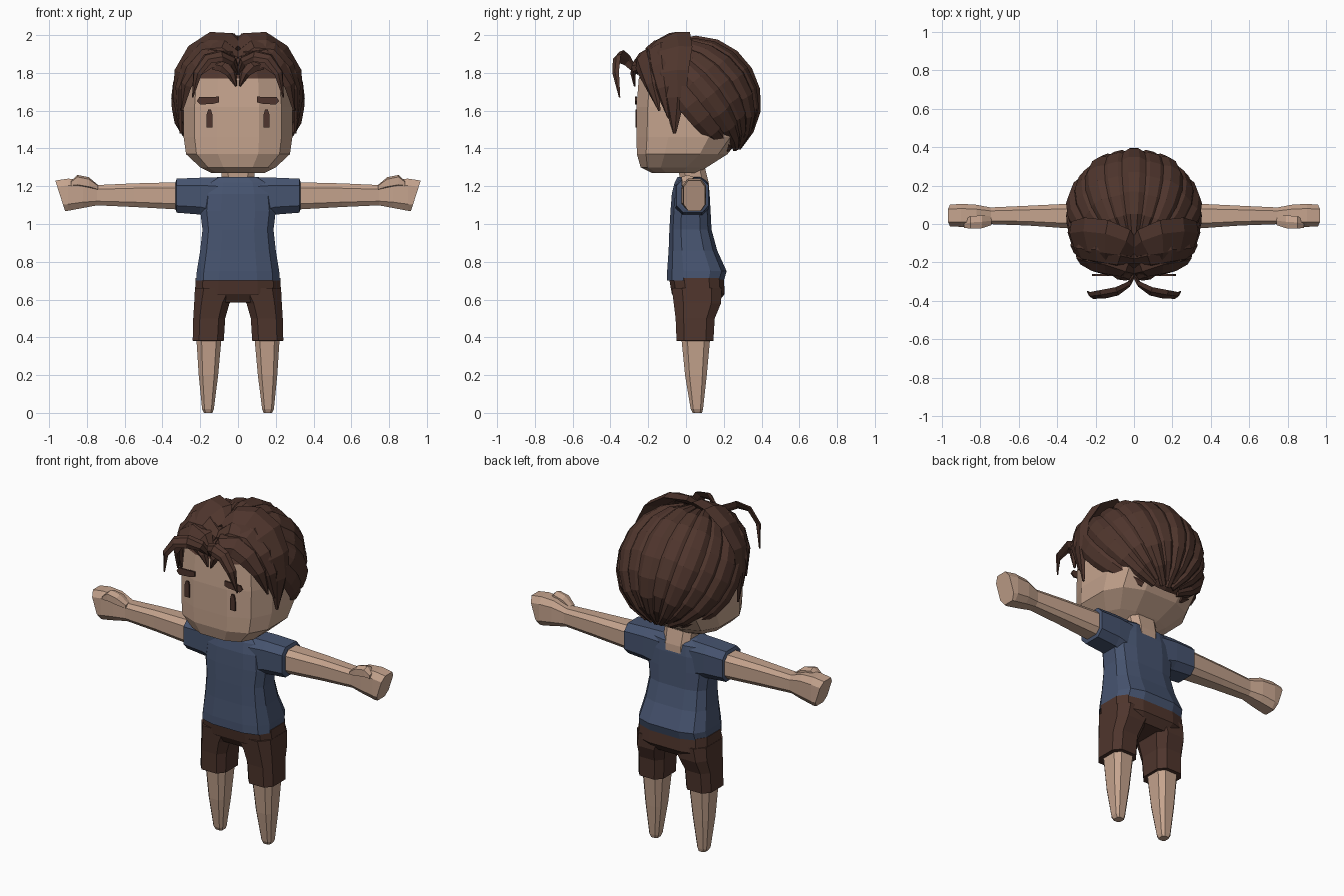
import bpy, bmesh
from math import sin, cos, pi, radians, copysign
from mathutils import Vector

cube = bpy.data.objects.get("Cube")
if cube:
    bpy.data.objects.remove(cube, do_unlink=True)


def material(name, rgb):
    m = bpy.data.materials.new(name)
    m.use_nodes = True
    m.diffuse_color = (*rgb, 1)
    bsdf = next(n for n in m.node_tree.nodes if n.type == 'BSDF_PRINCIPLED')
    bsdf.inputs["Base Color"].default_value = (*rgb, 1)
    return m


skin = material("skin", (0.56, 0.37, 0.27))
cloth = material("shirt blue", (0.062, 0.088, 0.16))
brown = material("dark brown", (0.078, 0.036, 0.026))


def finish(name, bm, *mats):
    bmesh.ops.recalc_face_normals(bm, faces=bm.faces)
    me = bpy.data.meshes.new(name)
    bm.to_mesh(me)
    bm.free()
    for m in mats:
        me.materials.append(m)
    ob = bpy.data.objects.new(name, me)
    bpy.context.collection.objects.link(ob)
    return ob


def skin_rings(bm, rings):
    """Join rings of points into a closed tube."""
    vs = [[bm.verts.new(p) for p in r] for r in rings]
    for a, b in zip(vs, vs[1:]):
        for i in range(len(a)):
            j = (i + 1) % len(a)
            bm.faces.new((a[i], a[j], b[j], b[i]))
    bm.faces.new(vs[0])
    bm.faces.new(vs[-1])


def loft(name, rings, mat, axis='z', n=8, power=0.6, side=1):
    """Each ring is (position, low a, high a, low b, high b) across the axis."""
    bm = bmesh.new()
    out = []
    for pos, a0, a1, b0, b1 in rings:
        ring = []
        for k in range(n):
            t = 2 * pi * (k + 0.5) / n
            ca, sa = [copysign(abs(f) ** power, f) for f in (cos(t), sin(t))]
            top = abs(cos(pi / n)) ** power
            a = (a0 + a1) / 2 + (a1 - a0) / 2 * ca / top
            b = (b0 + b1) / 2 + (b1 - b0) / 2 * sa / top
            p = (a, b, pos) if axis == 'z' else (pos, a, b)
            ring.append((p[0] * side, p[1], p[2]))
        out.append(ring)
    skin_rings(bm, out)
    return finish(name, bm, mat)


# Head: broad flat face, rounded jaw and skull
head = loft("head", [
    (1.27, -.14, .14, -.18, .06), (1.30, -.20, .20, -.24, .11),
    (1.37, -.275, .275, -.26, .22), (1.46, -.288, .288, -.262, .29),
    (1.62, -.288, .288, -.262, .33), (1.77, -.275, .275, -.25, .32),
    (1.88, -.22, .22, -.19, .25), (1.94, -.11, .11, -.08, .14)],
    skin, n=12, power=0.72)
head.data.materials.append(brown)
for f in head.data.polygons:
    f.material_index = int(f.center.z > 1.77)

loft("neck", [(1.13, -.08, .08, -.02, .125), (1.21, -.085, .085, -.03, .122),
              (1.30, -.09, .09, -.04, .10)], skin)

# Shirt body
loft("shirt_body", [
    (.70, -.222, .222, -.10, .20), (.75, -.218, .218, -.10, .215),
    (.86, -.20, .20, -.092, .165), (.97, -.188, .188, -.088, .135),
    (1.07, -.20, .20, -.082, .13), (1.16, -.19, .19, -.075, .125),
    (1.22, -.17, .17, -.06, .115), (1.25, -.105, .105, -.045, .085)], cloth, n=12)

# Shorts seat
loft("shorts_seat", [
    (.585, -.18, .18, -.045, .17), (.63, -.228, .228, -.075, .205),
    (.715, -.224, .224, -.09, .20)], brown, n=12)


def plate(name, points, y, depth, side):
    """Thin plate on the face from an (x, z) outline."""
    bm = bmesh.new()
    skin_rings(bm, [[(x * side, yy, z) for x, z in points] for yy in (y, y + depth)])
    finish(name, bm, brown)


CENTRE = Vector((0, .04, 1.64))


def lock(name, pts, widths, height, side=1):
    """Ridged, tapering lock of hair that lies around the head centre."""
    bm = bmesh.new()
    pts = [Vector(p) for p in pts]
    rings = []
    for i, p in enumerate(pts):
        t = (pts[min(i + 1, len(pts) - 1)] - pts[max(i - 1, 0)]).normalized()
        out = p - CENTRE
        out = (out - t * out.dot(t)).normalized()
        b = t.cross(out)
        w = widths[i]
        h = height * min(1, w / max(widths) + .2)
        ring = [p + b * w, p + b * w * .45 + out * h, p - b * w * .45 + out * h,
                p - b * w, p - out * h * .5]
        rings.append([(q.x * side, q.y, q.z) for q in ring])
    skin_rings(bm, rings)
    finish(name, bm, brown)


for side, word in ((1, "left"), (-1, "right")):
    # Sleeve, arm and fist
    loft(word + "_sleeve", [
        (.10, -.06, .115, 1.02, 1.245), (.20, -.055, .12, 1.05, 1.245),
        (.325, -.05, .12, 1.06, 1.24), (.33, -.035, .108, 1.075, 1.225)],
        cloth, 'x', side=side)
    loft(word + "_arm", [
        (.28, -.027, .108, 1.075, 1.222), (.55, -.008, .095, 1.09, 1.215),
        (.77, .0, .085, 1.10, 1.205)], skin, 'x', side=side)
    fist = loft(word + "_hand", [
        (.74, .0, .085, 1.10, 1.205), (.82, -.012, .10, 1.085, 1.235),
        (.90, -.015, .105, 1.07, 1.24), (.945, -.012, .10, 1.07, 1.23)],
        skin, 'x', side=side)
    for v in fist.data.vertices:          # slanted knuckles
        if abs(v.co.x) > .94:
            v.co.x += side * (v.co.z - 1.16) * .32
    loft(word + "_thumb", [
        (.74, -.005, .04, 1.18, 1.205), (.79, -.022, .045, 1.19, 1.245),
        (.85, -.024, .04, 1.20, 1.257), (.885, -.02, .02, 1.20, 1.225)],
        skin, 'x', n=6, side=side)

    # Leg and short trouser leg
    loft(word + "_leg", [
        (0, .135, .18, .035, .085), (.02, .128, .19, .025, .09),
        (.20, .105, .208, -.005, .11), (.42, .085, .222, -.027, .13)],
        skin, side=side)
    loft(word + "_shorts_leg", [
        (.38, .09, .225, -.035, .13), (.382, .075, .24, -.05, .145),
        (.50, .068, .237, -.055, .152), (.58, .045, .232, -.065, .185),
        (.66, .0, .228, -.075, .19)], brown, side=side)

    # Eye and eyebrow
    plate(word + "_eye", [(.135, .0 + 1.51), (.168, 1.51), (.166, 1.58), (.158, 1.605),
                          (.143, 1.605), (.136, 1.58)], -.268, .009, side)
    plate(word + "_eyebrow", [(.10, 1.645), (.125, 1.637), (.20, 1.632), (.218, 1.65),
                              (.205, 1.672), (.10, 1.674)], -.27, .0095, side)

    # Fringe: swept locks from the centre parting
    lock(word + "_crown_lock",
         [(.0, -.14, 1.93), (.06, -.11, 1.965), (.14, -.09, 1.97), (.23, -.08, 1.91),
          (.295, -.08, 1.80), (.315, -.065, 1.67), (.30, -.06, 1.48)],
         [.05, .10, .12, .12, .10, .065, .008], .03, side)
    lock(word + "_brow_lock",
         [(.0, -.25, 1.80), (.06, -.235, 1.87), (.14, -.215, 1.88), (.215, -.20, 1.83),
          (.27, -.18, 1.74), (.295, -.14, 1.60)],
         [.02, .06, .075, .07, .045, .006], .03, side)
    lock(word + "_temple_lock",
         [(.0, -.18, 1.88), (.08, -.17, 1.93), (.18, -.15, 1.92), (.26, -.14, 1.83),
          (.30, -.12, 1.72), (.305, -.09, 1.56)],
         [.04, .07, .08, .07, .05, .006], .03, side)
    lock(word + "_parting_lock",
         [(.12, -.23, 1.85), (.07, -.265, 1.84), (.035, -.275, 1.80), (.01, -.27, 1.73)],
         [.04, .045, .03, .005], .02, side)
    lock(word + "_front_curl",
         [(.0, -.26, 1.80), (.03, -.31, 1.865), (.09, -.35, 1.89), (.16, -.365, 1.875),
          (.215, -.37, 1.80), (.24, -.35, 1.67)],
         [.015, .03, .038, .036, .028, .004], .016, side)

# Hair cap under the back locks
FRONT, UP, X = Vector((0, -.63, .777)), Vector((0, .777, .63)), Vector((1, 0, 0))
bm = bmesh.new()
bmesh.ops.create_uvsphere(bm, u_segments=16, v_segments=12, radius=.33)
bmesh.ops.translate(bm, verts=bm.verts, vec=CENTRE)
cut = bmesh.ops.bisect_plane(bm, geom=bm.verts[:] + bm.edges[:] + bm.faces[:],
                             plane_co=CENTRE + UP * .01, plane_no=UP, clear_inner=True)
bmesh.ops.holes_fill(bm, edges=[e for e in bm.edges if e.is_boundary])
finish("hair_cap", bm, brown)

# Back locks sweep from the crown to the nape
COUNT, STEPS = 11, 8
for i in range(COUNT):
    phi = radians(-93 + 186 * i / (COUNT - 1))
    end = 160 + 11 * cos(phi) + (3 if i % 2 else -2)
    angles = [radians(22 + (end - 22) * k / STEPS) for k in range(STEPS + 1)]
    r = .332 + (.008 if i % 2 else 0)
    lock("back_lock", [CENTRE + (FRONT * cos(t) + (UP * cos(phi) + X * sin(phi)) * sin(t)) * r
                       for t in angles],
         [.064 * max(sin(t), .3) for t in angles], .02)
